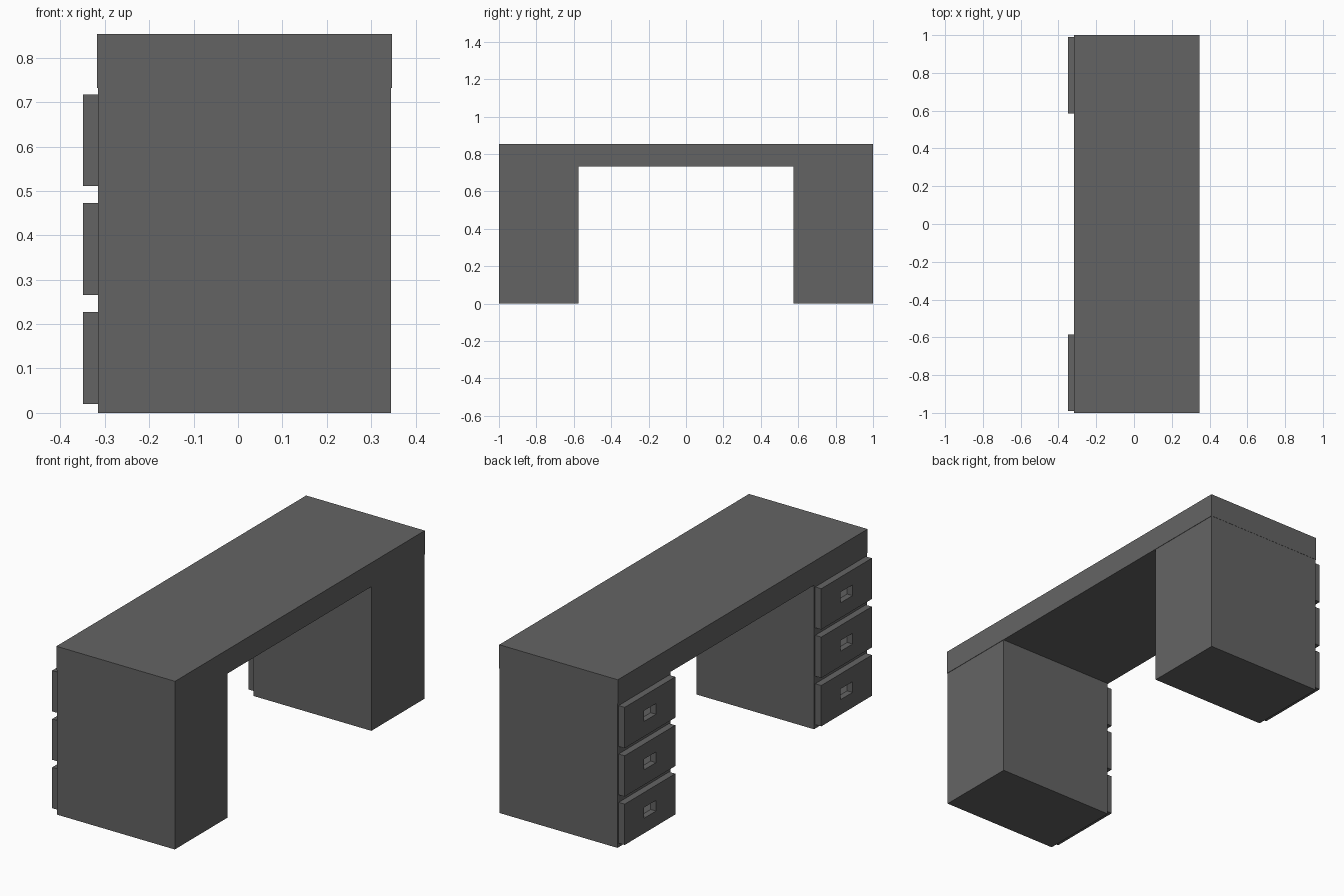
import bpy, bmesh

if "Cube" in bpy.data.objects:
    bpy.data.objects.remove(bpy.data.objects["Cube"])


def material(name, v):
    m = bpy.data.materials.new(name)
    m.diffuse_color = (v, v, v, 1)
    m.use_nodes = True
    m.node_tree.nodes["Principled BSDF"].inputs["Base Color"].default_value = m.diffuse_color
    return m


grey = material("dark grey", 0.127)
light = material("light grey pull", 0.40)


def finish(name, bm, mats):
    bmesh.ops.recalc_face_normals(bm, faces=bm.faces)
    me = bpy.data.meshes.new(name)
    bm.to_mesh(me)
    bm.free()
    for m in mats:
        me.materials.append(m)
    ob = bpy.data.objects.new(name, me)
    bpy.context.collection.objects.link(ob)
    return ob


def box(name, x0, x1, y0, y1, z0, z1):
    bm = bmesh.new()
    bmesh.ops.create_cube(bm, size=1)
    for v in bm.verts:
        v.co = (x1 if v.co.x > 0 else x0,
                y1 if v.co.y > 0 else y0,
                z1 if v.co.z > 0 else z0)
    return finish(name, bm, [grey])


def drawer(name, yc, zc):
    """Drawer front with a recessed rectangular pull facing -x."""
    bm = bmesh.new()

    def ring(x, hy, hz):
        return [bm.verts.new((x, yc + a * hy, zc + b * hz))
                for a, b in ((-1, -1), (1, -1), (1, 1), (-1, 1))]

    rings = [ring(-0.315, 0.2025, 0.1035), ring(-0.349, 0.2025, 0.1035),
             ring(-0.349, 0.048, 0.027), ring(-0.319, 0.048, 0.027)]
    for a, b in zip(rings, rings[1:]):
        for i in range(4):
            j = (i + 1) % 4
            bm.faces.new((a[i], a[j], b[j], b[i]))
    bm.faces.new(rings[0])
    bm.faces.new(rings[-1]).material_index = 1
    finish(name, bm, [grey, light])


# Desk top
box("desk_top", -0.318, 0.347, -1, 1, 0.732, 0.853)

# Pedestals with three drawers each
for side, s in (("front", -1), ("back", 1)):
    ys = sorted((s * 0.575, s * 0.999))
    box(side + "_pedestal", -0.315, 0.345, ys[0], ys[1], 0, 0.732)
    for i in range(3):
        drawer(f"{side}_drawer_{i + 1}", s * 0.787, 0.1235 + i * 0.2453)
